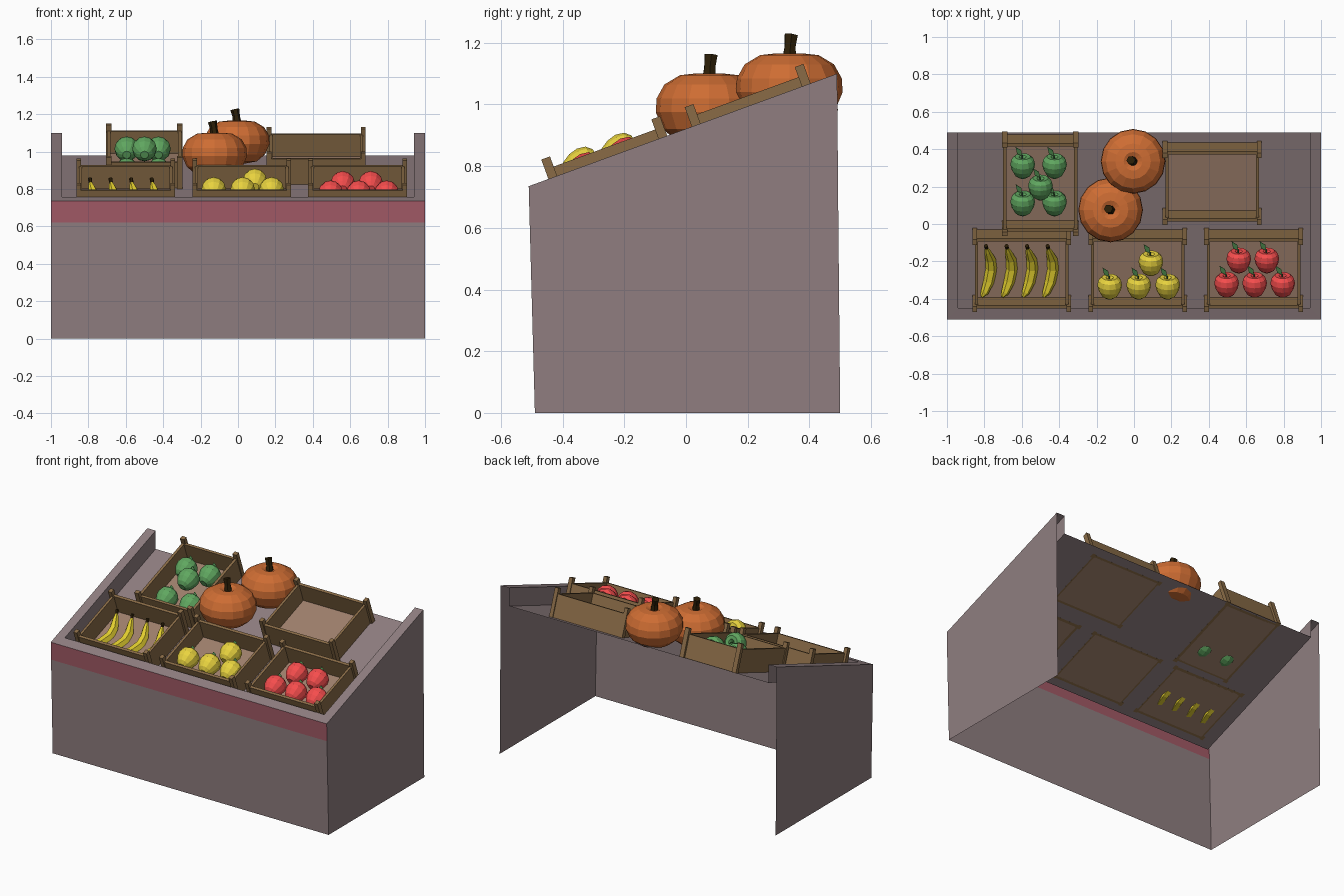
import bpy, bmesh, math
from mathutils import Matrix, Vector

if "Cube" in bpy.data.objects:
    bpy.data.objects.remove(bpy.data.objects["Cube"])

TILT = math.atan(0.365)

def mat(name, r, g, b):
    m = bpy.data.materials.new(name)
    m.diffuse_color = [(c / 255) ** 2.2 for c in (r, g, b)] + [1]
    m.use_nodes = True
    m.node_tree.nodes["Principled BSDF"].inputs["Base Color"].default_value = m.diffuse_color
    return m

GREY = mat("painted_wood", 142, 125, 127)
TRIM = mat("trim_red", 160, 90, 102)
WOOD = mat("crate_wood", 136, 107, 72)
FLOOR = mat("crate_floor", 158, 127, 108)
ORANGE = mat("pumpkin_orange", 204, 108, 54)
DARK = mat("stem_dark", 48, 36, 16)
RED = mat("apple_red", 245, 78, 78)
YELLOW = mat("apple_yellow", 232, 210, 65)
GREEN = mat("apple_green", 96, 165, 96)
BANANA = mat("banana_yellow", 225, 205, 50)
LEAF = mat("leaf_green", 75, 130, 75)

def finish(bm, name, mats, matrix=Matrix(), recalc=True):
    if recalc:
        bmesh.ops.recalc_face_normals(bm, faces=bm.faces)
    me = bpy.data.meshes.new(name)
    bm.to_mesh(me)
    bm.free()
    for m in mats:
        me.materials.append(m)
    ob = bpy.data.objects.new(name, me)
    ob.matrix_world = matrix
    bpy.context.collection.objects.link(ob)
    return ob

def deck(y):
    return 0.801 + 0.365 * y

def box(bm, c, s, mi=0):
    r = bmesh.ops.create_cube(bm, size=1, matrix=Matrix.Translation(c) @ Matrix.Diagonal((*s, 1)))
    for f in {f for v in r["verts"] for f in v.link_faces}:
        f.material_index = mi

def skin(bm, rings, mi=0):
    """Join rings of points with quads and cap both ends."""
    vs = [[bm.verts.new(p) for p in ring] for ring in rings]
    n = len(vs[0])
    for a, b in zip(vs, vs[1:]):
        for i in range(n):
            bm.faces.new((a[i], a[(i + 1) % n], b[(i + 1) % n], b[i])).material_index = mi
    for ring in (vs[0][::-1], vs[-1]):
        bm.faces.new(ring).material_index = mi

def lathe(bm, profile, n, mi=0):
    skin(bm, [[(r * math.cos(k * math.tau / n), r * math.sin(k * math.tau / n), z)
               for k in range(n)] for r, z in profile], mi)

def tube(bm, path, radii, n, mi=0):
    pts = [Vector(p) for p in path]
    rings = []
    for i, p in enumerate(pts):
        t = pts[min(i + 1, len(pts) - 1)] - pts[max(i - 1, 0)]
        q = t.to_track_quat('Z', 'Y')
        rings.append([p + q @ Vector((radii[i] * math.cos(k * math.tau / n),
                                      radii[i] * math.sin(k * math.tau / n), 0)) for k in range(n)])
    skin(bm, rings, mi)

# Stand: open-backed shell with hollow rim and sunken sloping deck
bm = bmesh.new()
levels = [(1, .5, 0, -.49, 0), (1, .494, .62, -.507, .62), (1, .49, 1.1, -.51, .735),
          (.94, .49, 1.1, -.45, .757), (.94, .49, .98, -.45, .637)]
rows = [[bm.verts.new(p) for p in ((-x, yb, zb), (-x, yf, zf), (x, yf, zf), (x, yb, zb))]
        for x, yb, zb, yf, zf in levels]
for j, (a, b) in enumerate(zip(rows, rows[1:])):
    for i in range(3):
        f = bm.faces.new((a[i], a[i + 1], b[i + 1], b[i]))
        f.material_index = int(j == 1 and i == 1)
bm.faces.new(rows[-1])
finish(bm, "stand", [GREY, TRIM], recalc=False)

# Crates lying on the deck
def crate(name, x, y, turn=0):
    bm = bmesh.new()
    box(bm, (0, 0, .01), (.48, .37, .02), 1)
    for s in (-1, 1):
        box(bm, (0, s * .19, .0725), (.50, .018, .145))
        box(bm, (s * .242, 0, .0725), (.016, .37, .145))
        for t in (-1, 1):
            box(bm, (s * .252, t * .19, .09), (.025, .03, .18))
    finish(bm, name, [WOOD, FLOOR], Matrix.Translation((x, y, deck(y)))
           @ Matrix.Rotation(TILT, 4, 'X') @ Matrix.Rotation(turn, 4, 'Z'))

crate("crate_bananas", -.60, -.215)
crate("crate_yellow_apples", .02, -.215)
crate("crate_red_apples", .64, -.215)
crate("crate_empty", .418, .25)
crate("crate_green_apples", -.502, .245, math.pi / 2)

# Apples tipped towards the back, each with a leaf
APPLE = [(.022, -.066), (.044, -.05), (.06, -.02), (.066, .01), (.06, .038),
         (.042, .056), (.02, .054), (.006, .038)]

def apple(name, m, x, y, z):
    bm = bmesh.new()
    lathe(bm, APPLE, 12)
    tube(bm, [(0, 0, .035), (-.004, 0, .065)], [.004, .004], 4, 1)
    pts = [(-.003, 0, .06), (-.03, .006, .07), (-.038, .01, .108), (-.008, .006, .09)]
    top = [bm.verts.new(p) for p in pts]
    low = [bm.verts.new((a, b - .003, c)) for a, b, c in pts]
    for f in [top, low[::-1]] + [[top[i], low[i], low[i - 3], top[i - 3]] for i in range(4)]:
        bm.faces.new(f).material_index = 1
    finish(bm, name, [m, LEAF], Matrix.Translation((x, y, z)) @ Matrix.Rotation(-math.radians(65), 4, 'X'))

fruit = {
    "red_apple": (RED, [(.495, -.325, .775), (.645, -.325, .775), (.795, -.325, .775),
                        (.56, -.195, .825), (.71, -.195, .825)]),
    "yellow_apple": (YELLOW, [(-.13, -.335, .793), (.025, -.335, .793), (.18, -.335, .793), (.09, -.21, .838)]),
    "green_apple": (GREEN, [(-.595, .31, 1.01), (-.425, .31, 1.01), (-.5, .195, 1.01),
                            (-.595, .11, .895), (-.425, .11, .895)]),
}
for name, (m, spots) in fruit.items():
    for i, p in enumerate(spots):
        apple(f"{name}_{i + 1}", m, *p)

# Bananas: bent tubes with dark stems, ends raised (coordinates in deck plane)
for i in range(4):
    bm = bmesh.new()
    tube(bm, [(-.04, -.145, .055), (-.025, -.125, .045), (-.002, -.07, .025), (.012, 0, .017),
              (.008, .06, .03), (-.008, .115, .06), (-.014, .14, .075)],
         [.008, .021, .029, .031, .028, .018, .009], 6)
    tube(bm, [(-.014, .14, .075), (-.017, .16, .092)], [.010, .011], 6, 1)
    finish(bm, f"banana_{i + 1}", [BANANA, DARK],
           Matrix.Translation((-.775 + .11 * i, -.235, deck(-.235))) @ Matrix.Rotation(TILT, 4, 'X'))

# Pumpkins with crooked stems
PUMPKIN = [(.05, -.118), (.105, -.108), (.15, -.07), (.173, -.015), (.17, .03),
           (.145, .075), (.095, .105), (.05, .11), (.015, .095)]
for i, (x, y, z) in enumerate([(-.005, .335, 1.055), (-.125, .075, .99)]):
    bm = bmesh.new()
    lathe(bm, PUMPKIN, 16)
    tube(bm, [(0, 0, .09), (-.004, .002, .13), (-.012, .006, .17)], [.026, .02, .024], 6, 1)
    finish(bm, f"pumpkin_{i + 1}", [ORANGE, DARK], Matrix.Translation((x, y, z)))
